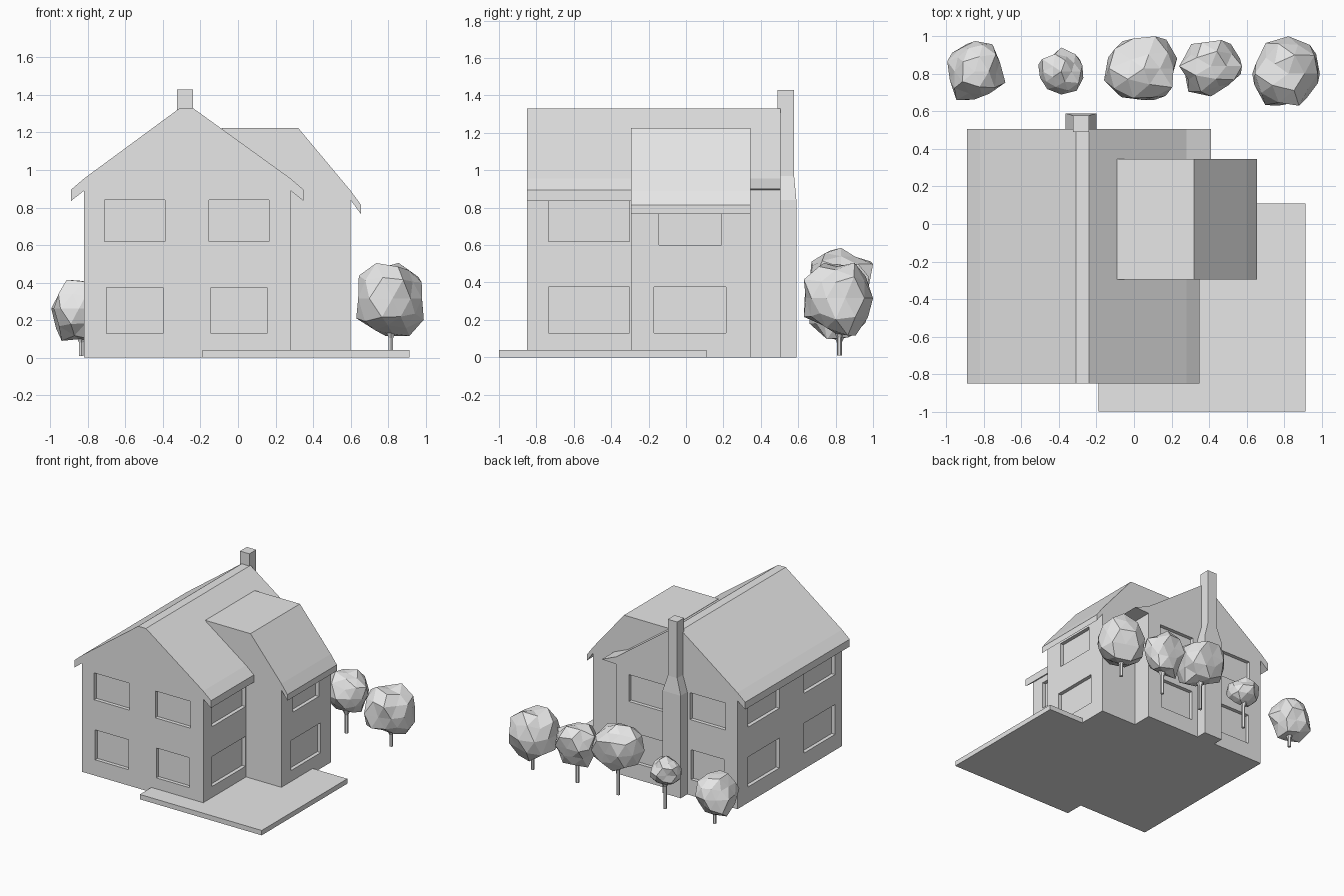
import bpy
import bmesh
import random
from mathutils import Vector

random.seed(7)

default_cube = bpy.data.objects.get("Cube")
if default_cube:
    bpy.data.objects.remove(default_cube, do_unlink=True)

plain_grey = bpy.data.materials.new("plain_grey")
plain_grey.use_nodes = True
plain_grey.diffuse_color = (0.8, 0.8, 0.8, 1)
for node in plain_grey.node_tree.nodes:
    if node.type == 'BSDF_PRINCIPLED':
        node.inputs["Base Color"].default_value = (0.8, 0.8, 0.8, 1)


def finish(name, bm):
    """Turn a bmesh into a flat-shaded object."""
    bmesh.ops.recalc_face_normals(bm, faces=bm.faces[:])
    mesh = bpy.data.meshes.new(name)
    bm.to_mesh(mesh)
    bm.free()
    mesh.materials.append(plain_grey)
    obj = bpy.data.objects.new(name, mesh)
    bpy.context.collection.objects.link(obj)
    return obj


def extrude_profile(name, points, y0, y1):
    """Extrude an x-z profile from y0 to y1."""
    bm = bmesh.new()
    face = bm.faces.new([bm.verts.new((x, y0, z)) for x, z in points])
    grown = bmesh.ops.extrude_face_region(bm, geom=[face])
    moved = [v for v in grown["geom"] if isinstance(v, bmesh.types.BMVert)]
    bmesh.ops.translate(bm, verts=moved, vec=(0, y1 - y0, 0))
    return finish(name, bm)


def add_box(bm, xs, ys, zs):
    lo, hi = Vector((xs[0], ys[0], zs[0])), Vector((xs[1], ys[1], zs[1]))
    verts = bmesh.ops.create_cube(bm, size=1)["verts"]
    bmesh.ops.scale(bm, verts=verts, vec=hi - lo)
    bmesh.ops.translate(bm, verts=verts, vec=(lo + hi) / 2)


def cut_windows(target, boxes):
    """Recess a list of window boxes into a wall."""
    bm = bmesh.new()
    for box in boxes:
        add_box(bm, *box)
    cutter = finish("window_cutter", bm)
    cutter.hide_render = True
    mod = target.modifiers.new("windows", 'BOOLEAN')
    mod.operation = 'DIFFERENCE'
    mod.solver = 'EXACT'
    mod.object = cutter
    bpy.context.view_layer.update()
    graph = bpy.context.evaluated_depsgraph_get()
    mesh = bpy.data.meshes.new_from_object(target.evaluated_get(graph))
    target.modifiers.remove(mod)
    target.data = mesh
    bpy.data.objects.remove(cutter, do_unlink=True)


# Main house: gabled profile with drooping eaves
LEFT, RIGHT, FRONT, BACK = -0.82, 0.28, -0.85, 0.505
WING_FRONT, WING_BACK = -0.295, 0.345
left_half = [(LEFT, 0), (LEFT, 0.89), (-0.89, 0.835), (-0.89, 0.895),
             (LEFT, 0.955), (-0.31, 1.33)]
right_half = [(-0.24, 1.33), (RIGHT, 0.955), (0.35, 0.895), (0.35, 0.835),
              (RIGHT, 0.89), (RIGHT, 0)]
house = extrude_profile("house_body", left_half + right_half, FRONT, WING_BACK - 0.02)
rear_half = [(-0.24, 1.33), (RIGHT, 0.955), (0.41, 0.9), (RIGHT, 0.895), (RIGHT, 0)]
rear = extrude_profile("house_rear", left_half + rear_half, WING_BACK - 0.02, BACK)

# Side wing with a flat-topped roof
wing_profile = [(0.2, 0), (0.2, 0.8), (-0.09, 1.225), (0.32, 1.225), (0.6, 0.89),
                (0.655, 0.815), (0.655, 0.765), (0.6, 0.84), (0.6, 0)]
wing = extrude_profile("side_wing", wing_profile, WING_FRONT, WING_BACK)

# Recessed windows
DEPTH, OUT = 0.03, 0.01
LOW, HIGH = (0.13, 0.375), (0.62, 0.84)
lower_xs = [(-0.7, -0.4), (-0.145, 0.155)]
upper_xs = [(-0.71, -0.39), (-0.155, 0.165)]
front_cuts, rear_cuts = [], []
for spans, zs in ((lower_xs, LOW), (upper_xs, HIGH)):
    for xs in spans:
        front_cuts.append((xs, (FRONT - OUT, FRONT + DEPTH), zs))
        rear_cuts.append((xs, (BACK - DEPTH, BACK + OUT), zs))
for zs in (LOW, HIGH):
    front_cuts.append(((RIGHT - DEPTH, RIGHT + OUT), (-0.735, -0.303), zs))
    front_cuts.append(((LEFT - OUT, LEFT + DEPTH), (-0.76, -0.36), zs))
    front_cuts.append(((LEFT - OUT, LEFT + DEPTH), (-0.04, 0.33), zs))
    rear_cuts.append(((LEFT - OUT, LEFT + DEPTH), (0.32, 0.37), zs))
cut_windows(house, front_cuts)
cut_windows(rear, rear_cuts)
wing_x = (0.6 - DEPTH, 0.6 + OUT)
cut_windows(wing, [(wing_x, (-0.17, 0.215), LOW), (wing_x, (-0.145, 0.19), (0.6, 0.8))])

# Chimney: wide base tapering to a narrow stack
bm = bmesh.new()
rings = []
for x0, x1, y0, y1, z in ((-0.365, -0.2, 0.48, 0.59, 0), (-0.365, -0.2, 0.48, 0.59, 0.84),
                          (-0.325, -0.24, 0.49, 0.578, 0.97),
                          (-0.325, -0.24, 0.49, 0.578, 1.43)):
    corners = ((x0, y0), (x1, y0), (x1, y1), (x0, y1))
    rings.append([bm.verts.new((x, y, z)) for x, y in corners])
for a, b in zip(rings, rings[1:]):
    for i in range(4):
        j = (i + 1) % 4
        bm.faces.new((a[i], a[j], b[j], b[i]))
bm.faces.new(rings[0])
bm.faces.new(rings[-1])
finish("chimney", bm)

# Patio slab
bm = bmesh.new()
add_box(bm, (-0.19, 0.915), (-1, 0.11), (0, 0.04))
finish("patio", bm)


# Trees: faceted crowns fitted to a size, on thin flared trunks
def tree(number, xs, ys, zs, trunk_x):
    bm = bmesh.new()
    bmesh.ops.create_icosphere(bm, subdivisions=2, radius=1)
    for v in bm.verts:
        v.co *= random.uniform(0.78, 1.12)
    for axis, (lo, hi) in enumerate((xs, ys, zs)):
        values = [v.co[axis] for v in bm.verts]
        low, span = min(values), max(values) - min(values)
        for v in bm.verts:
            v.co[axis] = lo + (v.co[axis] - low) / span * (hi - lo)
    finish(f"tree_crown_{number}", bm)

    bm = bmesh.new()
    flare = zs[0] - 0.01
    for r0, r1, z0, z1 in ((0.014, 0.014, 0.01, flare), (0.014, 0.05, flare, flare + 0.08)):
        part = bmesh.ops.create_cone(bm, cap_ends=True, segments=6, radius1=r0,
                                     radius2=r1, depth=z1 - z0)
        bmesh.ops.translate(bm, verts=part["verts"], vec=(trunk_x, 0.82, (z0 + z1) / 2))
    finish(f"tree_trunk_{number}", bm)


tree(1, (-0.995, -0.685), (0.66, 0.975), (0.09, 0.415), -0.835)
tree(2, (-0.51, -0.27), (0.69, 0.94), (0.2, 0.44), -0.385)
tree(3, (-0.16, 0.23), (0.66, 1), (0.22, 0.585), 0.04)
tree(4, (0.24, 0.575), (0.68, 0.98), (0.17, 0.5), 0.41)
tree(5, (0.63, 0.99), (0.63, 1), (0.115, 0.505), 0.815)
